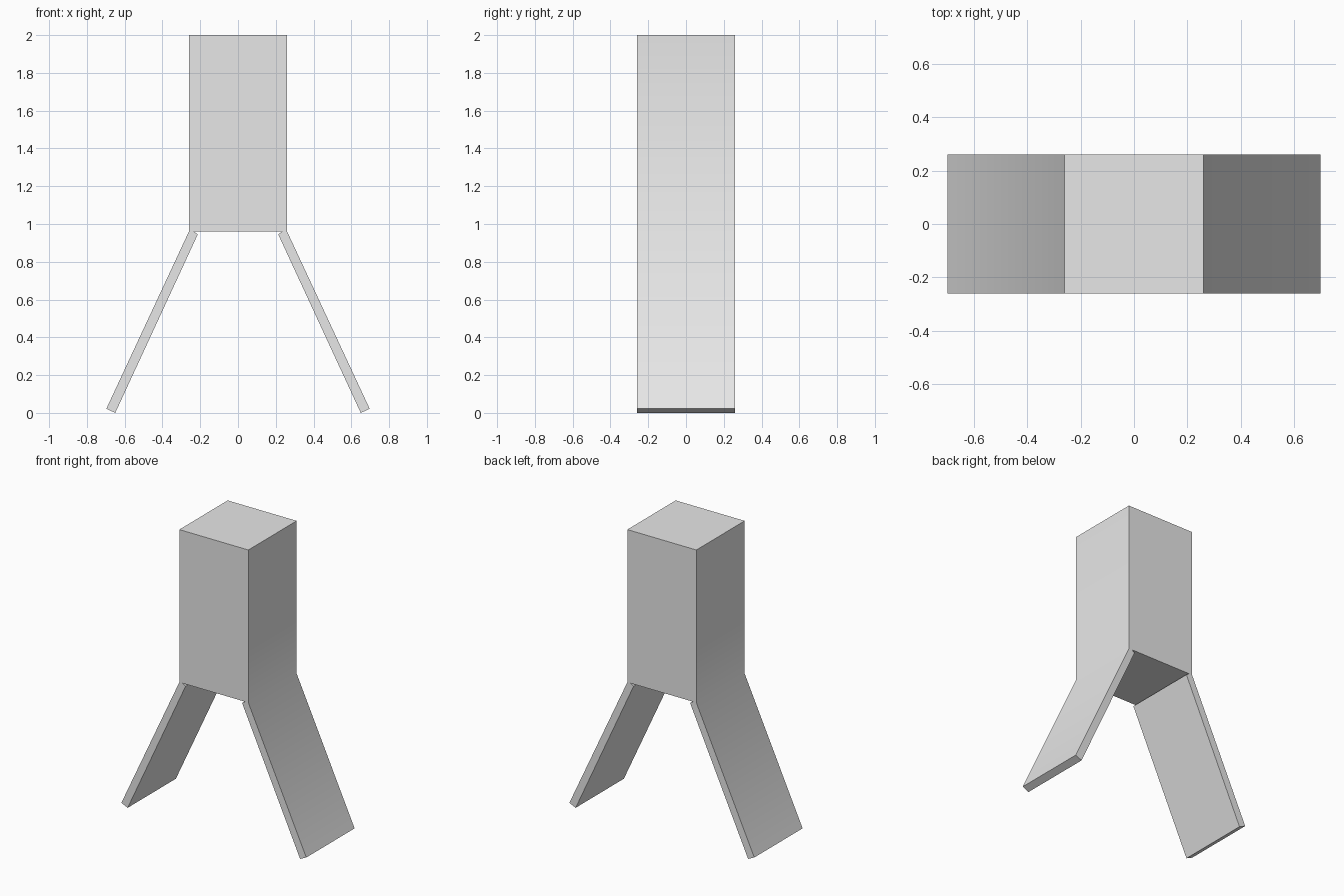
import bpy
import bmesh
import math

cube = bpy.data.objects.get("Cube")
if cube:
    bpy.data.objects.remove(cube, do_unlink=True)

# Plain light grey
grey = bpy.data.materials.new("light_grey")
grey.use_nodes = True
colour = (0.8, 0.8, 0.8, 1)
grey.diffuse_color = colour
grey.node_tree.nodes["Principled BSDF"].inputs["Base Color"].default_value = colour

HALF = 0.26

# Right half of the outline: block corner, bend, flap foot, flap inside, block underside
half_outline = [(HALF, 2), (HALF, 0.96), (0.697, 0.022), (0.65, 0),
                (0.213, 0.945), (0.235, 0.96)]
outline = half_outline + [(-x, z) for x, z in reversed(half_outline)]

# Block and two splayed flaps, extruded from front to back
bm = bmesh.new()
front = bm.faces.new([bm.verts.new((x, -HALF, z)) for x, z in outline])
result = bmesh.ops.extrude_face_region(bm, geom=[front], use_keep_orig=True)
back = [v for v in result["geom"] if isinstance(v, bmesh.types.BMVert)]
bmesh.ops.translate(bm, verts=back, vec=(0, 2 * HALF, 0))
bmesh.ops.recalc_face_normals(bm, faces=bm.faces)
mesh = bpy.data.meshes.new("block_with_flaps")
bm.to_mesh(mesh)
bm.free()
mesh.materials.append(grey)

body = bpy.data.objects.new("block_with_flaps", mesh)
bpy.context.collection.objects.link(body)

# Smooth across the shallow bend, sharp elsewhere
bpy.ops.object.select_all(action="DESELECT")
body.select_set(True)
bpy.context.view_layer.objects.active = body
bpy.ops.object.shade_smooth_by_angle(angle=math.radians(30))
